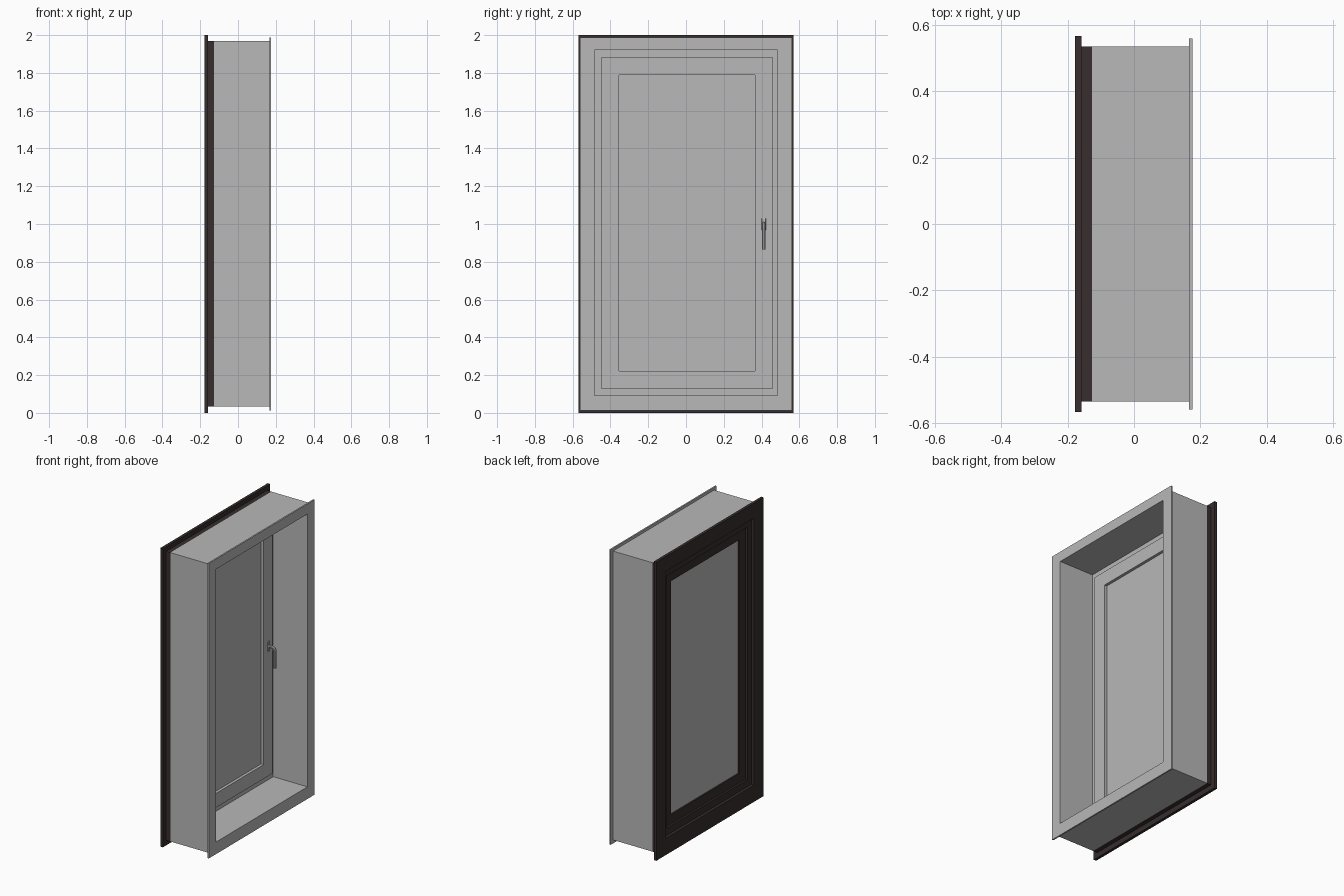
import bpy, bmesh, math

if "Cube" in bpy.data.objects:
    bpy.data.objects.remove(bpy.data.objects["Cube"])


def material(name, rgb):
    m = bpy.data.materials.new(name)
    m.diffuse_color = (*rgb, 1)
    m.use_nodes = True
    m.node_tree.nodes["Principled BSDF"].inputs["Base Color"].default_value = m.diffuse_color
    return m


grey = material("light grey", (0.48, 0.48, 0.48))
dark = material("dark brown", (0.038, 0.027, 0.028))


def finish(name, bm, mat):
    bmesh.ops.recalc_face_normals(bm, faces=bm.faces)
    me = bpy.data.meshes.new(name)
    bm.to_mesh(me)
    bm.free()
    me.materials.append(mat)
    ob = bpy.data.objects.new(name, me)
    bpy.context.collection.objects.link(ob)
    return ob


def loop(bm, x, r):
    """Rectangle r = (half width, bottom, top, y offset) in the plane x."""
    h, z0, z1, o = r
    return [bm.verts.new((x, y, z)) for y, z in
            ((o - h, z0), (o + h, z0), (o + h, z1), (o - h, z1))]


def ring(name, x0, x1, outer, inner, mat):
    """Rectangular picture-frame ring between x0 and x1."""
    bm = bmesh.new()
    loops = [loop(bm, x0, outer), loop(bm, x1, outer), loop(bm, x1, inner), loop(bm, x0, inner)]
    for a, b in zip(loops, loops[1:] + loops[:1]):
        for i in range(4):
            j = (i + 1) % 4
            bm.faces.new((a[i], a[j], b[j], b[i]))
    return finish(name, bm, mat)


def slab(name, x0, x1, r, mat):
    bm = bmesh.new()
    a, b = loop(bm, x0, r), loop(bm, x1, r)
    bm.faces.new(a)
    bm.faces.new(b)
    for i in range(4):
        j = (i + 1) % 4
        bm.faces.new((a[i], a[j], b[j], b[i]))
    return finish(name, bm, mat)


# Rectangles: half width, bottom, top, sideways offset
body = (0.535, 0.035, 1.97, 0)
opening = (0.484, 0.093, 1.92, 0)
leaf = (0.455, 0.128, 1.882, 0.005)
pane = (0.36, 0.223, 1.788, 0.005)
rebate = (0.425, 0.16, 1.85, 0.002)

# Outer dark trim and frame
ring("outer_trim", -0.178, -0.159, (0.568, 0, 2, 0), (0.466, 0.112, 1.9, 0), dark)
ring("outer_frame", -0.159, -0.127, body, rebate, dark)
ring("outer_sash", -0.146, -0.127, rebate, pane, dark)

# Inner lining, trim, fixed frame and sash
ring("wall_lining", -0.127, 0.166, body, opening, grey)
ring("inner_trim", 0.166, 0.176, (0.56, 0.012, 1.988, 0), opening, grey)
ring("inner_frame", -0.127, -0.078, opening, leaf, grey)
ring("inner_sash", -0.127, -0.065, leaf, pane, grey)

# Glazing
slab("glass_panel", -0.136, -0.084, pane, grey)

# Handle: base plate and bent lever
plate = slab("handle_plate", -0.065, -0.056, (0.011, 0.965, 1.032, 0.412), grey)
bev = plate.modifiers.new("soft edges", 'BEVEL')
bev.width, bev.segments = 0.004, 2

cu = bpy.data.curves.new("handle_lever", 'CURVE')
cu.dimensions = '3D'
cu.bevel_depth = 0.01
cu.bevel_resolution = 3
cu.use_fill_caps = True
path = [(-0.06, 1.0)]
for i in range(7):
    a = math.radians(90 - 15 * i)
    path.append((-0.035 + 0.02 * math.cos(a), 0.98 + 0.02 * math.sin(a)))
path.append((-0.015, 0.865))
sp = cu.splines.new('POLY')
sp.points.add(len(path) - 1)
for p, (x, z) in zip(sp.points, path):
    p.co = (x, 0.412, z, 1)
cu.materials.append(grey)
lever = bpy.data.objects.new("handle_lever", cu)
bpy.context.collection.objects.link(lever)
bpy.ops.object.select_all(action='DESELECT')
lever.select_set(True)
bpy.context.view_layer.objects.active = lever
bpy.ops.object.convert(target='MESH')
bpy.ops.object.shade_smooth_by_angle()
